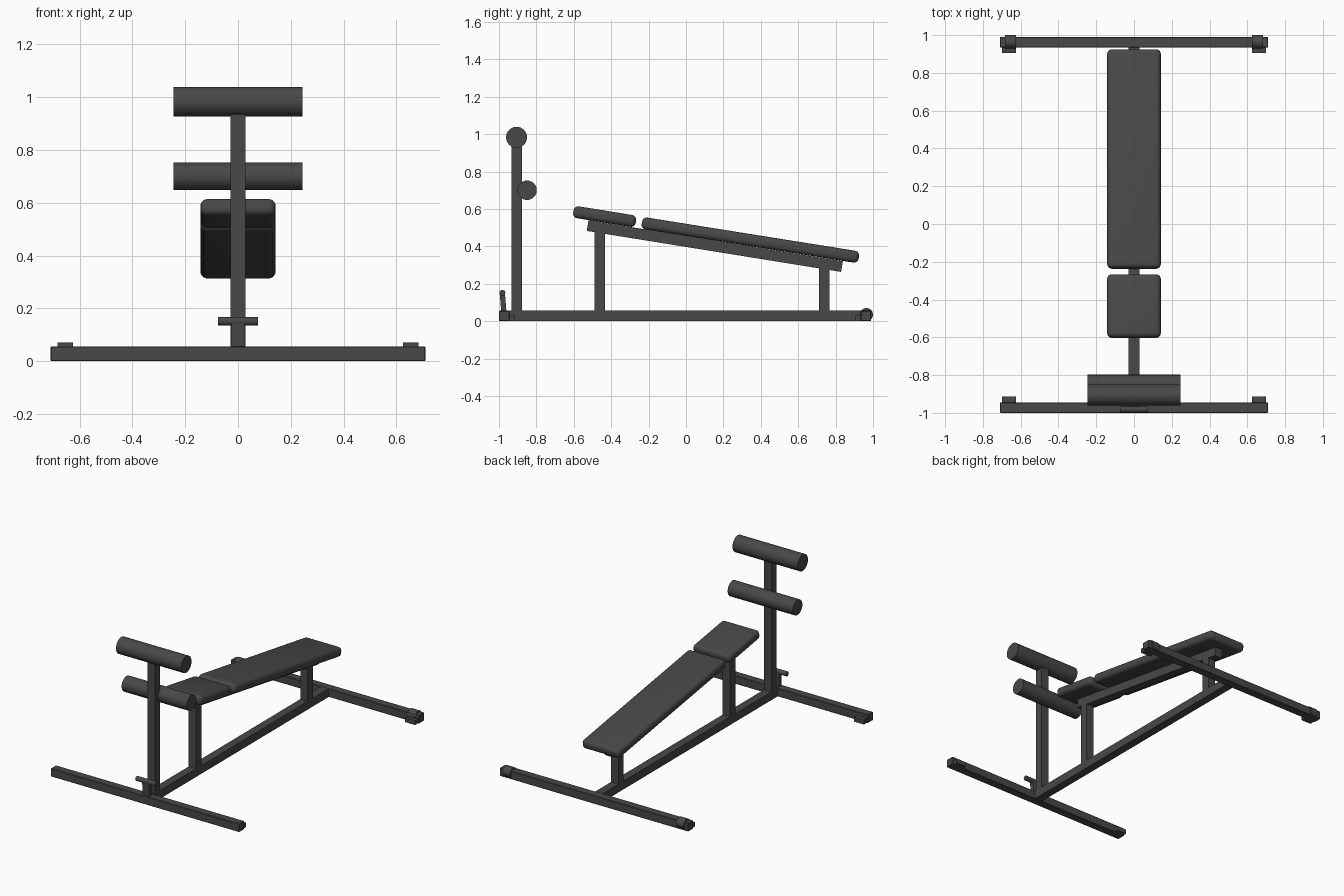
import bpy, math
from mathutils import Vector

if "Cube" in bpy.data.objects:
    bpy.data.objects.remove(bpy.data.objects["Cube"])

grey = bpy.data.materials.new("dark grey")
grey.diffuse_color = (0.065, 0.065, 0.065, 1)
grey.use_nodes = True
grey.node_tree.nodes["Principled BSDF"].inputs["Base Color"].default_value = grey.diffuse_color
T = 0.056  # tube thickness


def finish(ob, name, bevel=0, segments=1):
    ob.name = name
    ob.data.materials.append(grey)
    if bevel:
        m = ob.modifiers.new("rounding", 'BEVEL')
        m.width = bevel
        m.segments = segments
        bpy.ops.object.modifier_apply(modifier=m.name)
        bpy.ops.object.shade_smooth_by_angle(angle=math.radians(35))
    return ob


def box(name, lo, hi, bevel=0):
    lo, hi = Vector(lo), Vector(hi)
    bpy.ops.mesh.primitive_cube_add(size=1, location=(lo + hi) / 2)
    ob = bpy.context.object
    ob.scale = hi - lo
    bpy.ops.object.transform_apply(location=False, rotation=False, scale=True)
    return finish(ob, name, bevel)


def sloped_box(name, start, end, width, thick, bevel=0, segments=1):
    """Box running between two (y, z) points on the centre plane."""
    dy, dz = end[0] - start[0], end[1] - start[1]
    bpy.ops.mesh.primitive_cube_add(
        size=1, location=(0, (start[0] + end[0]) / 2, (start[1] + end[1]) / 2))
    ob = bpy.context.object
    ob.scale = (width, math.hypot(dy, dz), thick)
    bpy.ops.object.transform_apply(location=False, rotation=False, scale=True)
    ob.rotation_euler.x = math.atan2(dz, dy)
    return finish(ob, name, bevel, segments)


def roller(name, x, y, z, radius, length, sides=40):
    bpy.ops.mesh.primitive_cylinder_add(
        vertices=sides, radius=radius, depth=length, location=(x, y, z),
        rotation=(0, math.pi / 2, 0))
    ob = finish(bpy.context.object, name)
    bpy.ops.object.shade_smooth_by_angle(angle=math.radians(35))
    return ob


# Base frame
h = T / 2
box("front_cross_bar", (-0.71, -1, 0), (0.71, -0.944, T), 0.003)
box("rear_cross_bar", (-0.71, 0.934, 0), (0.71, 0.99, T), 0.003)
box("base_rail", (-h, -0.945, 0), (h, 0.935, T))

# Feet and transport wheels
for side, s in (("left", -1), ("right", 1)):
    x0, x1 = sorted((s * 0.625, s * 0.70))
    box(f"{side}_front_foot", (x0, -0.995, 0), (x1, -0.914, 0.03))
    box(f"{side}_rear_foot", (x0, 0.905, 0), (x1, 0.985, 0.03))
    roller(f"{side}_wheel", s * 0.654, 0.965, 0.035, 0.035, 0.058, 24)

# Upright posts
box("leg_roller_post", (-h, -0.933, T), (h, -0.878, 0.96))
box("seat_post", (-h, -0.49, T), (h, -0.434, 0.505))
box("rear_post", (-h, 0.71, T), (h, 0.766, 0.31))

# Foam leg rollers
roller("upper_foam_roller", 0, -0.906, 0.983, 0.056, 0.49)
roller("lower_foam_roller", 0, -0.85, 0.70, 0.052, 0.49)

# Foot lever with cross pin
sloped_box("lever_stem", (-0.974, 0.05), (-0.982, 0.15), 0.05, 0.028)
roller("lever_pin", 0, -0.982, 0.151, 0.016, 0.15, 20)

# Sloped beam and pads
sloped_box("pad_beam", (-0.526, 0.511), (0.834, 0.292), T, 0.058)
sloped_box("seat_pad", (-0.602, 0.586), (-0.268, 0.532), 0.284, 0.064, 0.025, 5)
sloped_box("back_pad", (-0.236, 0.526), (0.924, 0.341), 0.284, 0.064, 0.025, 5)
